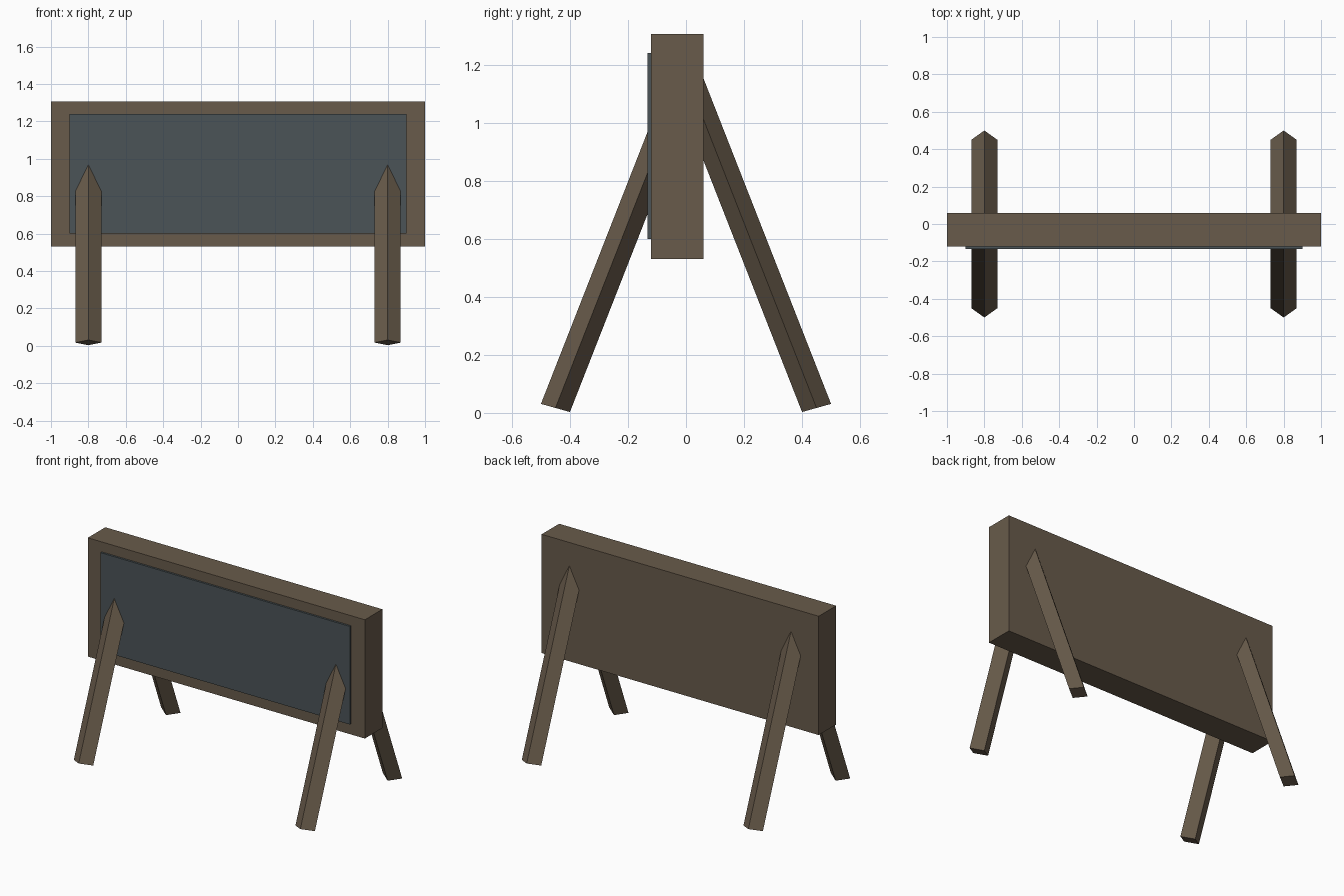
import bpy, bmesh
from mathutils import Vector

if "Cube" in bpy.data.objects:
    bpy.data.objects.remove(bpy.data.objects["Cube"])


def material(name, rgb):
    m = bpy.data.materials.new(name)
    m.diffuse_color = (*rgb, 1)
    m.use_nodes = True
    m.node_tree.nodes["Principled BSDF"].inputs["Base Color"].default_value = m.diffuse_color
    return m


wood = material("dark_wood", (0.14, 0.105, 0.07))
slate = material("slate", (0.07, 0.088, 0.096))


def finish(name, bm, mat):
    bmesh.ops.recalc_face_normals(bm, faces=bm.faces)
    me = bpy.data.meshes.new(name)
    bm.to_mesh(me)
    bm.free()
    me.materials.append(mat)
    ob = bpy.data.objects.new(name, me)
    bpy.context.collection.objects.link(ob)
    return ob


def box(name, lo, hi, mat):
    bm = bmesh.new()
    bmesh.ops.create_cube(bm, size=1)
    lo, hi = Vector(lo), Vector(hi)
    for v in bm.verts:
        v.co = (lo + hi) / 2 + v.co * (hi - lo)
    return finish(name, bm, mat)


def leg(name, x, side):
    # diamond-section post leaning from the foot up into the board
    section = [(-0.07, 0, 0), (0, -0.05, 0.014), (0.07, 0, 0), (0, 0.05, -0.014)]
    foot, top = (-0.45, 0.017), (0.0, 1.165)
    bm = bmesh.new()
    rings = [[bm.verts.new((x + dx, -side * (y + dy), z + dz)) for dx, dy, dz in section]
             for y, z in (foot, top)]
    for ring in rings:
        bm.faces.new(ring)
    for i in range(4):
        j = (i + 1) % 4
        bm.faces.new((rings[0][i], rings[0][j], rings[1][j], rings[1][i]))
    return finish(name, bm, wood)


# thick wooden board and raised writing panel
box("board", (-1, -0.12, 0.53), (1, 0.06, 1.305), wood)
box("writing_panel", (-0.9, -0.133, 0.6), (0.9, -0.1, 1.24), slate)

# four splayed legs
for x, lr in ((-0.8, "left"), (0.8, "right")):
    for side, fb in ((-1, "front"), (1, "back")):
        leg(f"{fb}_leg_{lr}", x, side)
